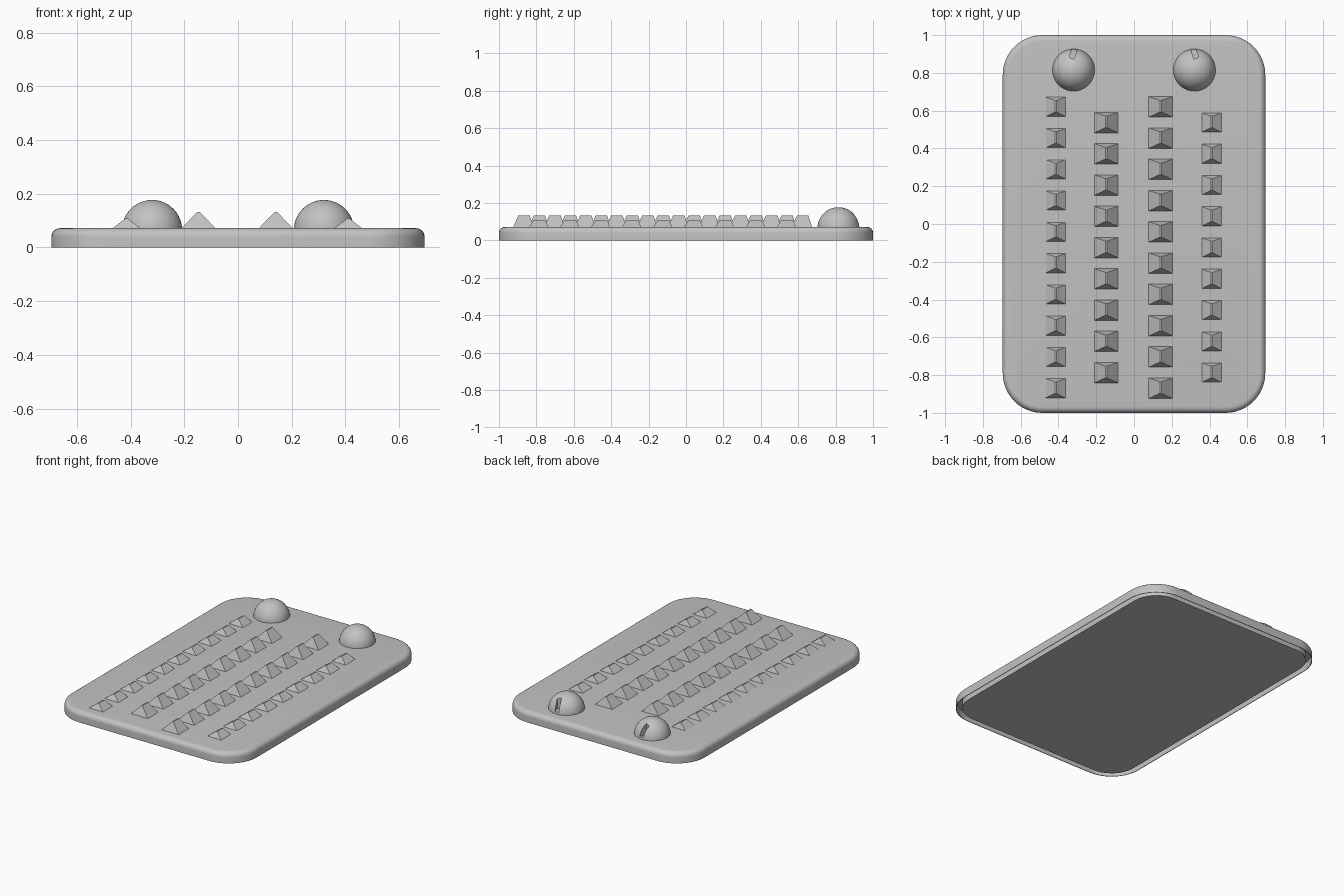
import bpy, bmesh
from math import pi, sin, cos, radians

cube = bpy.data.objects.get("Cube")
if cube:
    bpy.data.objects.remove(cube, do_unlink=True)

grey = bpy.data.materials.new("plain_grey")
grey.use_nodes = True
grey.diffuse_color = (0.54, 0.54, 0.54, 1)
grey.node_tree.nodes["Principled BSDF"].inputs["Base Color"].default_value = (0.54, 0.54, 0.54, 1)


def make_object(name, bm, smooth=False):
    bmesh.ops.recalc_face_normals(bm, faces=bm.faces)
    mesh = bpy.data.meshes.new(name)
    bm.to_mesh(mesh)
    bm.free()
    mesh.materials.append(grey)
    obj = bpy.data.objects.new(name, mesh)
    bpy.context.collection.objects.link(obj)
    if smooth:
        bpy.ops.object.select_all(action='DESELECT')
        obj.select_set(True)
        bpy.context.view_layer.objects.active = obj
        bpy.ops.object.shade_smooth_by_angle(angle=radians(35))
    return obj


def rounded_outline(inset, steps=12):
    """Rounded rectangle outline, pulled inwards by inset."""
    points = []
    for quarter, (sx, sy) in enumerate([(1, 1), (-1, 1), (-1, -1), (1, -1)]):
        for i in range(steps + 1):
            a = (quarter + i / steps) * pi / 2
            r = CORNER - inset
            points.append((sx * (HALF_X - CORNER) + r * cos(a),
                           sy * (HALF_Y - CORNER) + r * sin(a)))
    return points


HALF_X, HALF_Y, CORNER = 0.695, 1.0, 0.21
TOP, EDGE = 0.072, 0.032
LIP, CORE, GROOVE = 0.004, 0.04, 0.05

# Tray: flat underside framed by a narrow groove, thin lip, rounded upper edge
profile = [(CORE, 0), (CORE, GROOVE), (LIP, GROOVE), (LIP, 0), (0, 0)]
for i in range(7):
    a = i / 6 * pi / 2
    profile.append((EDGE * (1 - cos(a)), TOP - EDGE + EDGE * sin(a)))
bm = bmesh.new()
rings = [[bm.verts.new((x, y, z)) for x, y in rounded_outline(inset)] for inset, z in profile]
for low, high in zip(rings, rings[1:]):
    for i in range(len(low)):
        j = (i + 1) % len(low)
        bm.faces.new((low[i], low[j], high[j], high[i]))
bm.faces.new(rings[0])
bm.faces.new(rings[-1])
make_object("tray", bm, smooth=True)


# Rows of ridged studs, alternately staggered
def stud_row(name, x, first_y, count, half_x, half_y, height):
    bm = bmesh.new()
    for n in range(count):
        y = first_y - n * 0.1655
        base = [bm.verts.new((x + sx * half_x, y + sy * half_y, TOP - 0.002))
                for sx, sy in [(-1, -1), (1, -1), (1, 1), (-1, 1)]]
        ridge = [bm.verts.new((x + sx * 0.004, y + dy, TOP + height))
                 for sx, dy in [(-1, -0.027), (1, -0.027), (1, 0.034), (-1, 0.034)]]
        bm.faces.new(base)
        bm.faces.new(ridge)
        for i in range(4):
            j = (i + 1) % 4
            bm.faces.new((base[i], base[j], ridge[j], ridge[i]))
    make_object(name, bm)


stud_row("outer_studs_right", -0.415, 0.62, 10, 0.054, 0.052, 0.036)
stud_row("inner_studs_right", -0.147, 0.537, 9, 0.065, 0.055, 0.061)
stud_row("inner_studs_left", 0.141, 0.62, 10, 0.065, 0.055, 0.061)
stud_row("outer_studs_left", 0.411, 0.537, 9, 0.054, 0.052, 0.036)

# Domes with a narrow slot in the back
for side, name in ((-1, "right"), (1, "left")):
    bm = bmesh.new()
    bmesh.ops.create_uvsphere(bm, u_segments=48, v_segments=32, radius=0.112)
    bmesh.ops.bisect_plane(bm, geom=bm.verts[:] + bm.edges[:] + bm.faces[:], dist=1e-5,
                           plane_co=(0, 0, 0.003), plane_no=(0, 0, 1), clear_inner=True)
    bmesh.ops.holes_fill(bm, edges=[e for e in bm.edges if e.is_boundary])
    bmesh.ops.translate(bm, verts=bm.verts, vec=(side * 0.32, 0.815, 0.065))
    dome = make_object("dome_" + name, bm, smooth=True)

    bm = bmesh.new()
    bmesh.ops.create_cube(bm, size=1)
    cutter = make_object("slot_cutter_" + name, bm)
    cutter.scale = (0.028, 0.1, 0.12)
    cutter.rotation_euler.z = side * radians(17)
    cutter.location = (side * 0.315, 0.925, 0.147)
    cutter.hide_render = True
    cutter.hide_viewport = True
    cut = dome.modifiers.new("slot", 'BOOLEAN')
    cut.operation = 'DIFFERENCE'
    cut.solver = 'EXACT'
    cut.object = cutter
